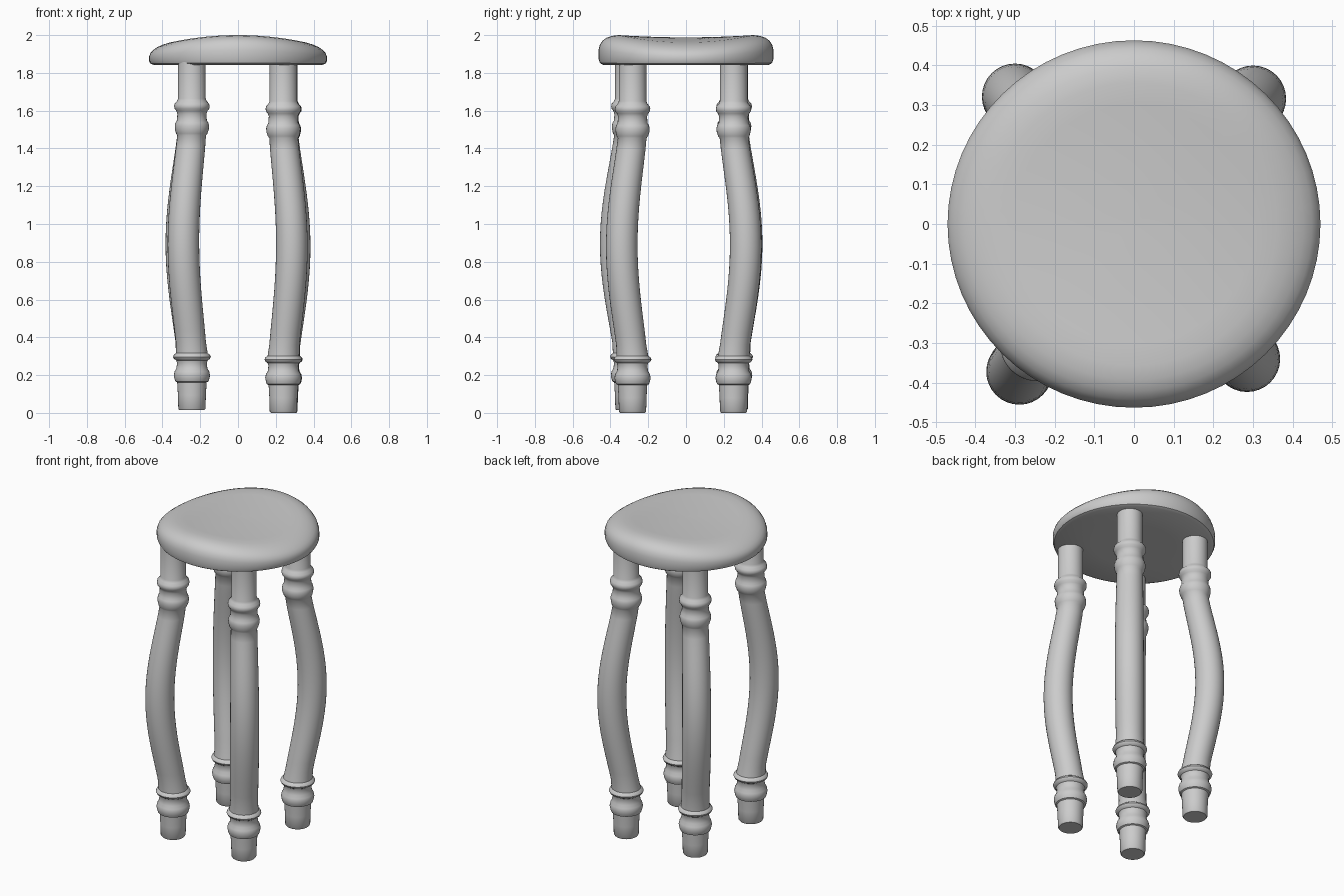
import bpy, bmesh
from math import sin, cos, pi, tau

if "Cube" in bpy.data.objects:
    bpy.data.objects.remove(bpy.data.objects["Cube"])


def loft(name, rings, angle=40):
    """Skin a list of closed point rings and cap both ends."""
    bm = bmesh.new()
    loops = [[bm.verts.new(p) for p in ring] for ring in rings]
    n = len(loops[0])
    for a, b in zip(loops, loops[1:]):
        for i in range(n):
            j = (i + 1) % n
            bm.faces.new((a[i], a[j], b[j], b[i]))
    bm.faces.new(loops[0][::-1])
    bm.faces.new(loops[-1])
    bmesh.ops.recalc_face_normals(bm, faces=bm.faces)
    mesh = bpy.data.meshes.new(name)
    bm.to_mesh(mesh)
    bm.free()
    obj = bpy.data.objects.new(name, mesh)
    bpy.context.collection.objects.link(obj)
    bpy.ops.object.select_all(action='DESELECT')
    obj.select_set(True)
    bpy.context.view_layer.objects.active = obj
    bpy.ops.object.shade_smooth_by_angle(angle=angle * pi / 180)
    return obj


# Saddle seat: sides fall away in x, with a shallow dish in the middle
SEAT_BOTTOM = 1.843
seat_profile = [(0.02, 0), (0.5, 0), (0.95, 0), (0.985, 0.06), (1, 0.2), (1, 0.5),
                (0.985, 0.68), (0.955, 0.81), (0.91, 0.91), (0.85, 0.97), (0.77, 1),
                (0.65, 1), (0.5, 1), (0.35, 1), (0.18, 1), (0.02, 1)]


def seat_ring(f, h, n=64):
    ring = []
    for i in range(n):
        x, y = 0.47 * f * cos(tau * i / n), 0.463 * f * sin(tau * i / n)
        top = 2.0 - 0.3 * x * x - 0.012 * max(0, 1 - (f / 0.77) ** 2)
        ring.append((x, y, SEAT_BOTTOM + h * (top - SEAT_BOTTOM)))
    return ring


loft("seat", [seat_ring(f, h) for f, h in seat_profile])

# Turned leg profile (height, radius): foot and lower rings, bowed shaft, upper rings
lower = [(0.0, 0.066), (0.008, 0.072), (0.08, 0.074), (0.148, 0.078), (0.152, 0.087),
         (0.165, 0.092), (0.185, 0.096), (0.205, 0.092), (0.222, 0.082), (0.25, 0.079),
         (0.264, 0.083), (0.272, 0.095), (0.283, 0.100), (0.294, 0.095), (0.302, 0.084)]
upper = [(1.455, 0.076), (1.465, 0.083), (1.485, 0.089), (1.505, 0.091), (1.522, 0.087),
         (1.535, 0.079), (1.57, 0.077), (1.585, 0.083), (1.597, 0.092), (1.61, 0.094),
         (1.623, 0.091), (1.636, 0.079), (1.65, 0.073), (1.86, 0.073)]
shaft = []
for k in range(1, 20):
    t = k / 20
    shaft.append((0.302 + 1.153 * t, 0.079 - 0.003 * t + 0.006 * sin(pi * t)))


def leg(name, base, bow, lift):
    rings = []
    for z, r in lower + shaft + upper:
        t = min(1, max(0, (z - 0.29) / 1.19))
        b = max(0, sin(pi * t)) ** 1.25
        cx, cy = base[0] + bow[0] * b, base[1] + bow[1] * b
        zz = z + lift
        rings.append([(cx + r * cos(tau * i / 32), cy + r * sin(tau * i / 32), zz)
                      for i in range(32)])
    loft(name, rings)


# Four legs bowing outward along the diagonals
leg("front_left_leg", (-0.244, -0.302), (-0.045, -0.070), 0.014)
leg("front_right_leg", (0.240, -0.283), (0.045, -0.057), 0.0)
leg("back_right_leg", (0.243, 0.252), (0.057, 0.064), 0.0)
leg("back_left_leg", (-0.244, 0.255), (-0.056, 0.066), 0.014)
